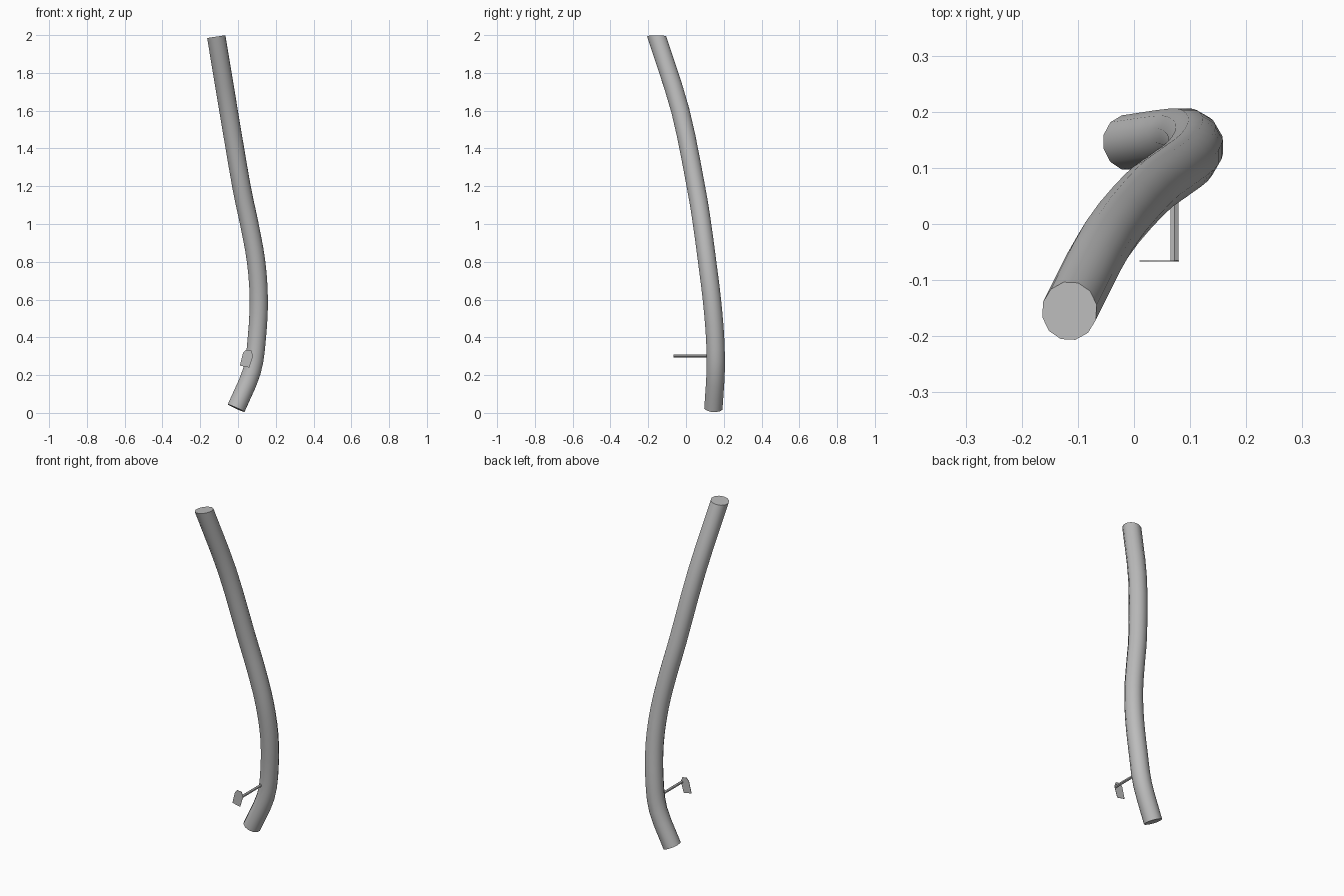
import bpy, bmesh, math
from mathutils import Vector

cube = bpy.data.objects.get("Cube")
if cube:
    bpy.data.objects.remove(cube)

grey = bpy.data.materials.new("plain grey")
grey.use_nodes = True
grey.diffuse_color = (0.5, 0.5, 0.5, 1)
grey.node_tree.nodes["Principled BSDF"].inputs["Base Color"].default_value = (0.5, 0.5, 0.5, 1)


def make_object(name, bm):
    bmesh.ops.recalc_face_normals(bm, faces=bm.faces)
    mesh = bpy.data.meshes.new(name)
    bm.to_mesh(mesh)
    bm.free()
    obj = bpy.data.objects.new(name, mesh)
    bpy.context.collection.objects.link(obj)
    mesh.materials.append(grey)
    return obj


def sweep(name, path, radius, sides, end_normal=None):
    """Capped tube along a path; the last ring may be cut along a given plane."""
    bm = bmesh.new()
    rings = []
    for i, p in enumerate(path):
        t = (path[min(i + 1, len(path) - 1)] - path[max(i - 1, 0)]).normalized()
        u = Vector((1, 0, 0))
        u = (u - t * u.dot(t)).normalized()
        v = t.cross(u)
        ring = []
        for k in range(sides):
            a = math.tau * (k + 0.5) / sides
            offset = (u * math.cos(a) + v * math.sin(a)) * radius
            if end_normal and i == len(path) - 1:
                offset -= t * (offset.dot(end_normal) / t.dot(end_normal))
            ring.append(bm.verts.new(p + offset))
        rings.append(ring)
    for low, high in zip(rings, rings[1:]):
        for k in range(sides):
            n = (k + 1) % sides
            bm.faces.new((low[k], low[n], high[n], high[k]))
    bm.faces.new(rings[0])
    bm.faces.new(rings[-1])
    return make_object(name, bm)


def smooth_path(points, steps):
    """Catmull-Rom path through the points."""
    p = [Vector(q) for q in points]
    p = [2 * p[0] - p[1]] + p + [2 * p[-1] - p[-2]]
    path = []
    for a, b, c, d in zip(p, p[1:], p[2:], p[3:]):
        for s in range(steps):
            t = s / steps
            path.append(0.5 * (2 * b + (c - a) * t + (2 * a - 5 * b + 4 * c - d) * t ** 2
                               + (3 * b - a - 3 * c + d) * t ** 3))
    return path + [p[-2]]


# Curved trunk
trunk_line = [(-0.01, 0.145, 0.025), (0.073, 0.157, 0.22), (0.1, 0.154, 0.4),
              (0.11, 0.137, 0.6), (0.096, 0.112, 0.8), (0.06, 0.085, 1.0),
              (0.018, 0.052, 1.2), (-0.05, -0.03, 1.6), (-0.115, -0.155, 1.992)]
trunk = sweep("trunk", smooth_path(trunk_line, 3), 0.05, 12, Vector((-0.15, 0, 1)))

# Twig reaching forward from the trunk
twig = sweep("twig", [Vector((0.072, 0.13, 0.302)), Vector((0.072, -0.066, 0.302))], 0.008, 6)

# Thin flat leaf at the end of the twig
bm = bmesh.new()
outline = [(0.01, 0.25), (0.027, 0.318), (0.042, 0.334), (0.07, 0.33), (0.08, 0.302), (0.06, 0.24)]
face = bm.faces.new([bm.verts.new((x, -0.067, z)) for x, z in outline])
extruded = bmesh.ops.extrude_face_region(bm, geom=[face])["geom"]
bmesh.ops.translate(bm, vec=(0, 0.002, 0),
                    verts=[g for g in extruded if isinstance(g, bmesh.types.BMVert)])
leaf = make_object("leaf", bm)

# Smooth sides with sharp cut ends
bpy.ops.object.select_all(action='DESELECT')
for obj in (trunk, twig):
    obj.select_set(True)
bpy.context.view_layer.objects.active = trunk
bpy.ops.object.shade_smooth_by_angle(angle=math.radians(40))
